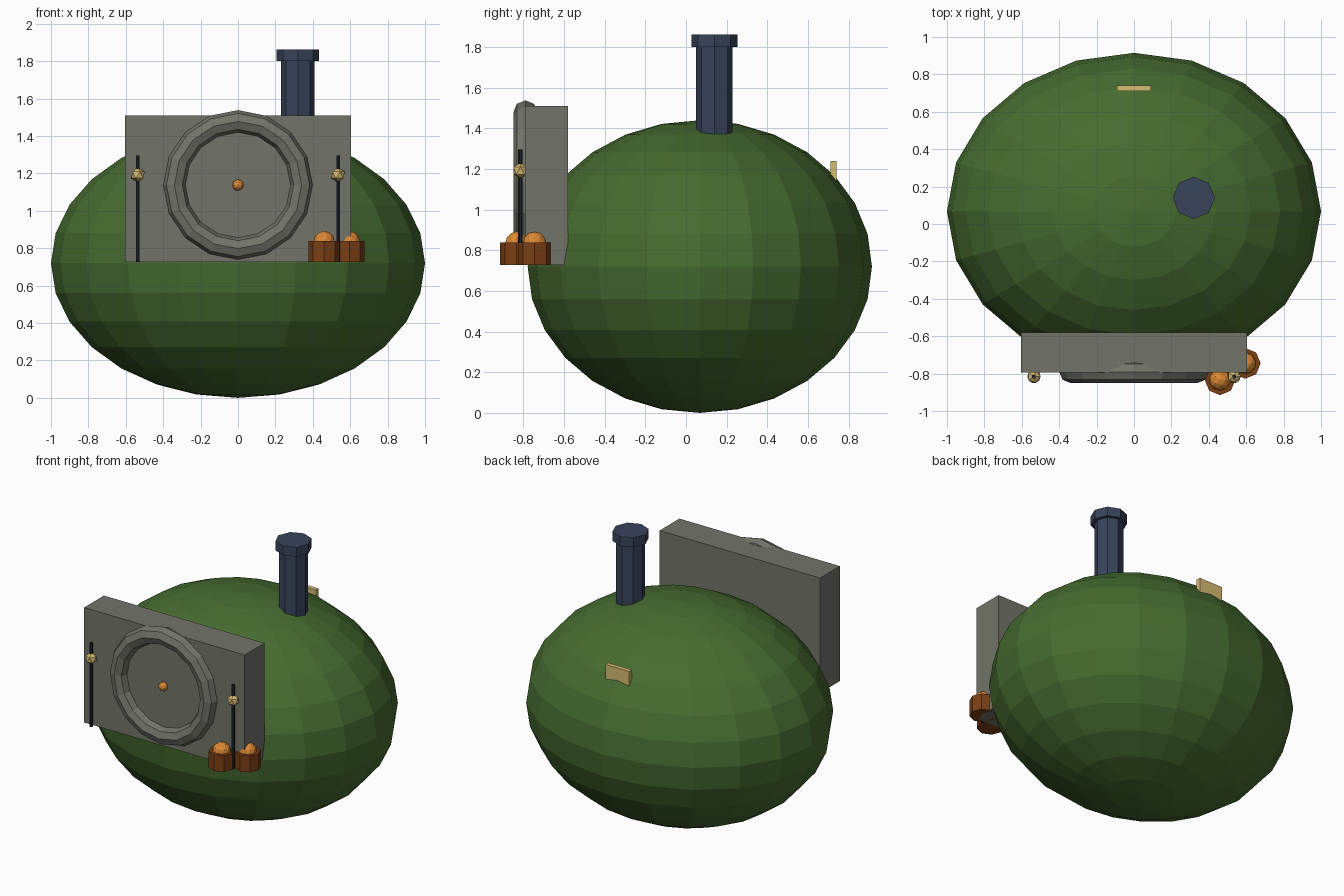
import bpy
import math

if "Cube" in bpy.data.objects:
    bpy.data.objects.remove(bpy.data.objects["Cube"])


def mat(name, r, g, b):
    m = bpy.data.materials.new(name)
    m.diffuse_color = (r, g, b, 1)
    m.use_nodes = True
    m.node_tree.nodes["Principled BSDF"].inputs["Base Color"].default_value = m.diffuse_color
    return m


GRASS = mat("grass green", 0.062, 0.15, 0.03)
STONE = mat("stone grey", 0.17, 0.175, 0.14)
SLATE = mat("slate blue", 0.04, 0.058, 0.105)
IRON = mat("dark iron", 0.014, 0.019, 0.027)
GLOW = mat("warm yellow", 0.68, 0.5, 0.17)
ORANGE = mat("orange", 0.72, 0.25, 0.035)
WOOD = mat("basket brown", 0.2, 0.05, 0.007)


def finish(name, material):
    ob = bpy.context.object
    ob.name = name
    ob.data.materials.append(material)
    return ob


def box(name, lo, hi, material):
    bpy.ops.mesh.primitive_cube_add(size=1, location=[(a + b) / 2 for a, b in zip(lo, hi)])
    bpy.context.object.scale = [b - a for a, b in zip(lo, hi)]
    return finish(name, material)


def post(name, x, y, z0, z1, radius, sides, material):
    # prism with a corner on the x axis
    bpy.ops.mesh.primitive_cylinder_add(vertices=sides, radius=radius, depth=z1 - z0,
                                        location=(x, y, (z0 + z1) / 2))
    return finish(name, material)


def ball(name, loc, radius, detail, material):
    bpy.ops.mesh.primitive_ico_sphere_add(subdivisions=detail, radius=radius, location=loc)
    return finish(name, material)


# Grassy mound
bpy.ops.mesh.primitive_uv_sphere_add(segments=20, ring_count=14, radius=1, location=(0, 0.068, 0.72))
bpy.context.object.scale = (1, 0.847, 0.72)
finish("mound", GRASS)

# Stone front wall with round door frame and knob
box("front_wall", (-0.605, -0.793, 0.727), (0.605, -0.58, 1.51), STONE)
bpy.ops.mesh.primitive_torus_add(major_segments=16, minor_segments=8, major_radius=0.34, minor_radius=0.06,
                                 location=(0, -0.79, 1.138), rotation=(math.pi / 2, 0, 0))
finish("door_frame", STONE)
ball("door_knob", (0, -0.805, 1.138), 0.03, 2, ORANGE)

# Windows: one on the back of the mound, one set flush in the wall
box("back_window", (-0.09, 0.71, 1.14), (0.09, 0.74, 1.24), GLOW)
box("front_window", (-0.46, -0.792, 1.14), (-0.28, -0.763, 1.24), GLOW)

# Chimney
post("chimney", 0.32, 0.14, 1.25, 1.81, 0.09, 8, SLATE)
post("chimney_cap", 0.32, 0.14, 1.80, 1.863, 0.113, 8, SLATE)

# Lamp posts either side of the door
for side, x in (("left", -0.535), ("right", 0.535)):
    post(side + "_lamp_post", x, -0.815, 0.727, 1.297, 0.011, 6, IRON)
    ball(side + "_lamp", (x, -0.815, 1.192), 0.04, 1, GLOW)

# Baskets of round fruit
for name, x, y in (("front", 0.46, -0.833), ("side", 0.595, -0.745)):
    post(name + "_basket", x, y, 0.727, 0.838, 0.082, 8, WOOD)
    ball(name + "_fruit", (x, y, 0.835), 0.058, 2, ORANGE)
